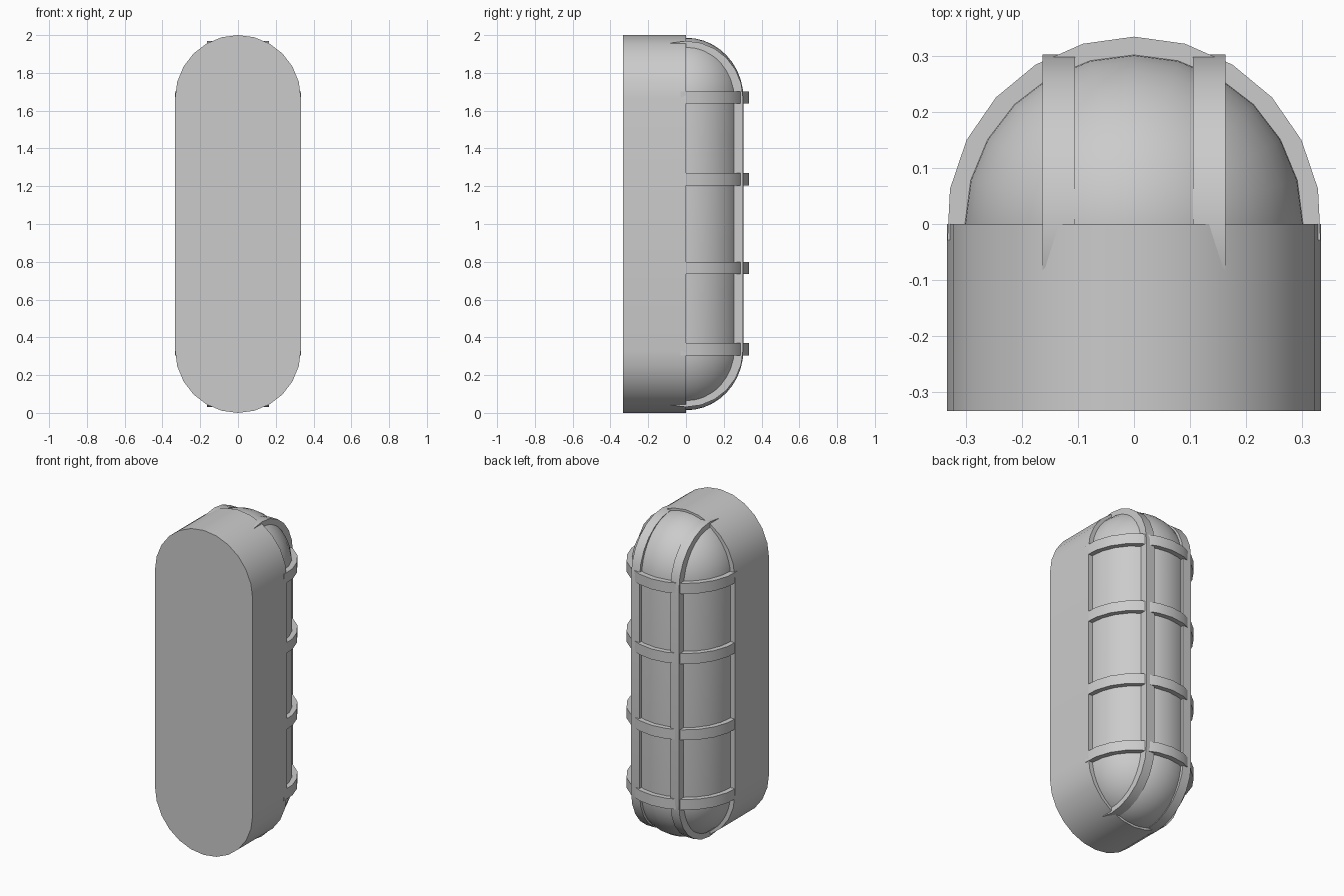
import bpy, bmesh, math
from mathutils import Vector

cube = bpy.data.objects.get("Cube")
if cube:
    bpy.data.objects.remove(cube, do_unlink=True)

R = 0.333            # housing radius
LOW, HIGH = R, 2 - R  # centres of the rounded ends

grey = bpy.data.materials.new("light grey")
grey.use_nodes = True
colour = (0.6, 0.6, 0.6, 1)
grey.diffuse_color = colour
grey.node_tree.nodes["Principled BSDF"].inputs["Base Color"].default_value = colour


def finish(name, bm):
    bmesh.ops.recalc_face_normals(bm, faces=bm.faces)
    mesh = bpy.data.meshes.new(name)
    bm.to_mesh(mesh)
    bm.free()
    mesh.materials.append(grey)
    obj = bpy.data.objects.new(name, mesh)
    bpy.context.collection.objects.link(obj)
    bpy.ops.object.select_all(action='DESELECT')
    obj.select_set(True)
    bpy.context.view_layer.objects.active = obj
    bpy.ops.object.shade_smooth_by_angle(angle=math.radians(35))
    return obj


def arc(radius, start, end, steps, height=0.0):
    """Points of an arc, as (across, up) pairs."""
    angles = [math.radians(start + (end - start) * i / steps) for i in range(steps + 1)]
    return [(radius * math.cos(a), height + radius * math.sin(a)) for a in angles]


def stadium(radius):
    return arc(radius, 0, 180, 12, HIGH) + arc(radius, 180, 360, 12, LOW)


def extrude(bm, faces, offset):
    new = bmesh.ops.extrude_face_region(bm, geom=faces)["geom"]
    verts = [v for v in new if isinstance(v, bmesh.types.BMVert)]
    bmesh.ops.translate(bm, verts=verts, vec=offset)


def band(name, outer, inner, place, offset, closed):
    """Flat strip between two outlines, extruded by offset."""
    bm = bmesh.new()
    a = [bm.verts.new(place(*p)) for p in outer]
    b = [bm.verts.new(place(*p)) for p in inner]
    count = len(a)
    faces = []
    for i in range(count if closed else count - 1):
        j = (i + 1) % count
        faces.append(bm.faces.new((a[i], a[j], b[j], b[i])))
    extrude(bm, faces, offset)
    return finish(name, bm)


# Housing: rounded-end block
bm = bmesh.new()
face = bm.faces.new([bm.verts.new((x, -R, z)) for x, z in stadium(R)])
extrude(bm, [face], Vector((0, R, 0)))
finish("housing", bm)

# Lens: capsule, front half buried in the housing
LENS, CAP = 0.304, 0.319
bm = bmesh.new()
profile = [(x, LOW + z * CAP / LENS) for x, z in arc(LENS, -90, 0, 10)]
profile += [(x, HIGH + z * CAP / LENS) for x, z in arc(LENS, 0, 90, 10)]
verts = [bm.verts.new((x, 0, z)) for x, z in profile]
edges = [bm.edges.new(pair) for pair in zip(verts, verts[1:])]
bmesh.ops.spin(bm, geom=verts + edges, cent=(0, 0, 0), axis=(0, 0, 1),
               angle=math.tau, steps=24, use_duplicate=False)
bmesh.ops.remove_doubles(bm, verts=bm.verts, dist=0.0005)
finish("lens", bm)

# Upright guard bars
for side, x in (("right", -0.163), ("left", 0.105)):
    band(side + "_guard_bar", stadium(0.302), stadium(0.245),
         lambda y, z, x=x: (x, y, z), Vector((0.058, 0, 0)), True)

# Guard hoops around the lens
for number, z in enumerate((0.305, 0.735, 1.205, 1.637), 1):
    band(f"guard_hoop_{number}", arc(R + 0.001, -5, 185, 12), arc(0.285, -5, 185, 12),
         lambda x, y, z=z: (x, y, z), Vector((0, 0, 0.064)), False)
